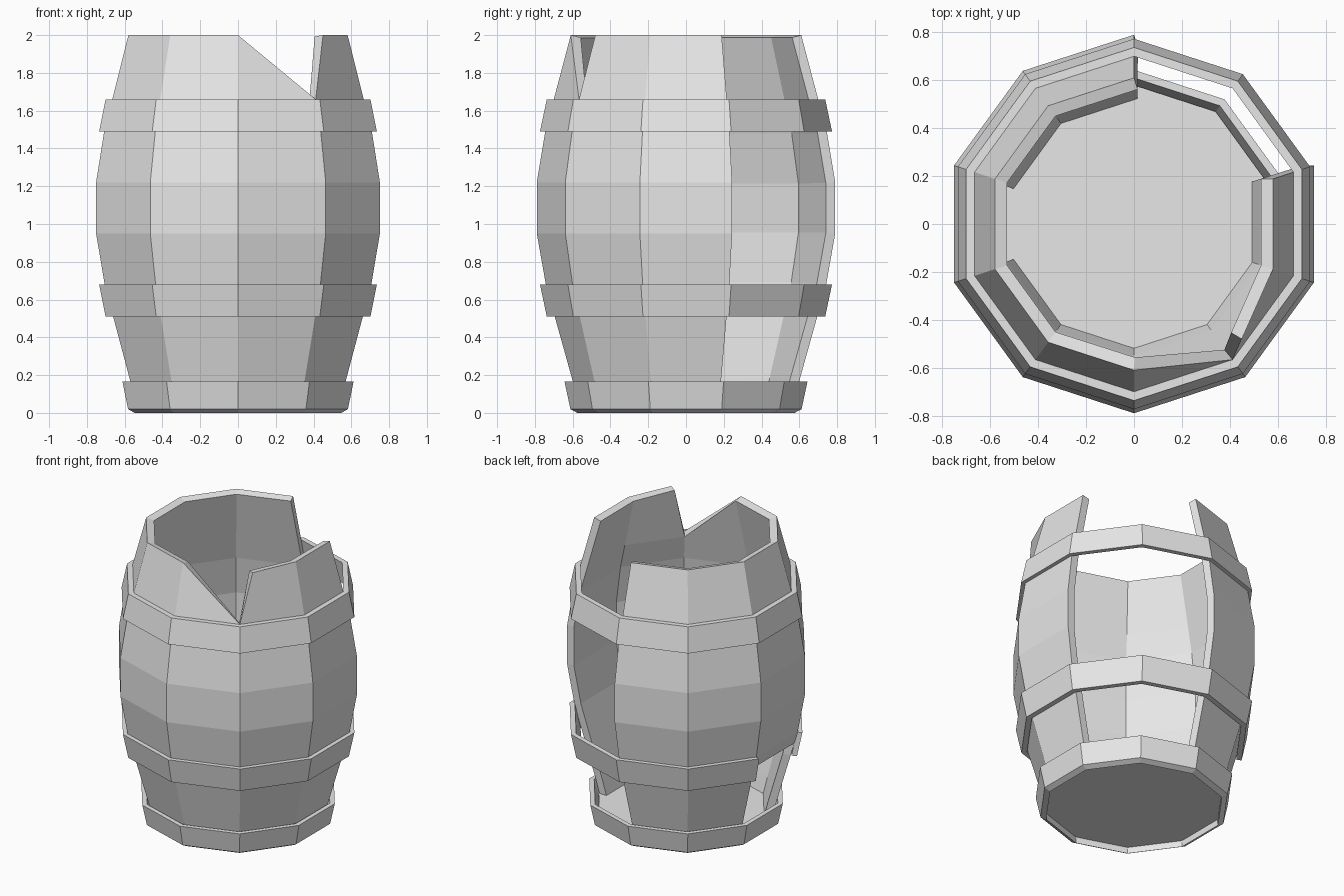
import bpy, bmesh, math

if "Cube" in bpy.data.objects:
    bpy.data.objects.remove(bpy.data.objects["Cube"], do_unlink=True)

SIDES = 10
grey = bpy.data.materials.new("plain_grey")
grey.use_nodes = True
grey.diffuse_color = (0.8, 0.8, 0.8, 1)
grey.node_tree.nodes["Principled BSDF"].inputs["Base Color"].default_value = (0.8, 0.8, 0.8, 1)


def point(k, r, z):
    """Corner k of the ten-sided ring, counted from the back."""
    a = math.pi / 2 + math.tau * k / SIDES
    return (r * math.cos(a), r * math.sin(a), z)


def finish(bm, name, recalc=True):
    if recalc:
        bmesh.ops.recalc_face_normals(bm, faces=bm.faces[:])
    mesh = bpy.data.meshes.new(name)
    bm.to_mesh(mesh)
    bm.free()
    mesh.materials.append(grey)
    ob = bpy.data.objects.new(name, mesh)
    bpy.context.scene.collection.objects.link(ob)
    return ob


def hoop(name, section, first=0, count=SIDES):
    """Sweep a closed (radius, height) section round the barrel."""
    bm = bmesh.new()
    closed = count == SIDES
    rings = [[bm.verts.new(point(first + i, r, z)) for r, z in section]
             for i in range(count if closed else count + 1)]
    n = len(section)
    for i in range(count):
        a, b = rings[i], rings[(i + 1) % len(rings)]
        for j in range(n):
            m = (j + 1) % n
            bm.faces.new((a[j], b[j], b[m], a[m]))
    if not closed:
        bm.faces.new(rings[0])
        bm.faces.new(rings[-1])
    return finish(bm, name)


# Stave shell: bulging profile with missing and broken staves
profile = [(0.57, 0.05), (0.60, 0.17), (0.695, 0.51), (0.72, 0.60), (0.742, 0.68),
           (0.79, 0.95), (0.79, 1.22), (0.745, 1.49), (0.70, 1.66), (0.61, 2.0)]
MISSING = (8, 9)      # staves gone over the full height
SHORT = 2             # stave broken off at the bottom
SLANTED = 5           # stave split diagonally at the top
SPLAYED = 6           # stave whose top corner bends outward
bm = bmesh.new()
grid = [[bm.verts.new(point(k, r, z)) for r, z in profile] for k in range(SIDES)]
loose_corner = bm.verts.new((0.45, -0.48, 2.0))
top = len(profile) - 2
for k in range(SIDES):
    if k in MISSING:
        continue
    a, b = grid[k], grid[(k + 1) % SIDES]
    for j in range(top + 1):
        if k == SHORT and profile[j][1] < 0.6:
            continue
        corners = [a[j], b[j], b[j + 1], a[j + 1]]
        if j == top and k == SLANTED:
            corners.pop(2)
        if j == top and k == SPLAYED:
            corners[3] = loose_corner
        bm.faces.new(corners)
bmesh.ops.delete(bm, geom=[v for v in bm.verts if not v.link_faces], context='VERTS')
staves = finish(bm, "staves", recalc=False)
wall = staves.modifiers.new("wall_thickness", 'SOLIDIFY')
wall.thickness = 0.052
wall.offset = -1
wall.use_even_offset = True

# Hoops: the middle one is broken over the short stave
hoop("upper_hoop", [(0.773, 1.49), (0.737, 1.66), (0.70, 1.66), (0.738, 1.49)])
hoop("middle_hoop", [(0.737, 0.51), (0.773, 0.68), (0.738, 0.68), (0.70, 0.51)], 3, SIDES - 1)
hoop("bottom_hoop", [(0.575, 0.0), (0.612, 0.02), (0.643, 0.165), (0.61, 0.165), (0.572, 0.03)])

# Floor disc set into the bottom hoop
bm = bmesh.new()
lower = [bm.verts.new(point(k, 0.58, 0.045)) for k in range(SIDES)]
upper = [bm.verts.new(point(k, 0.58, 0.07)) for k in range(SIDES)]
bm.faces.new(lower)
bm.faces.new(upper)
for k in range(SIDES):
    m = (k + 1) % SIDES
    bm.faces.new((lower[k], lower[m], upper[m], upper[k]))
finish(bm, "floor")
